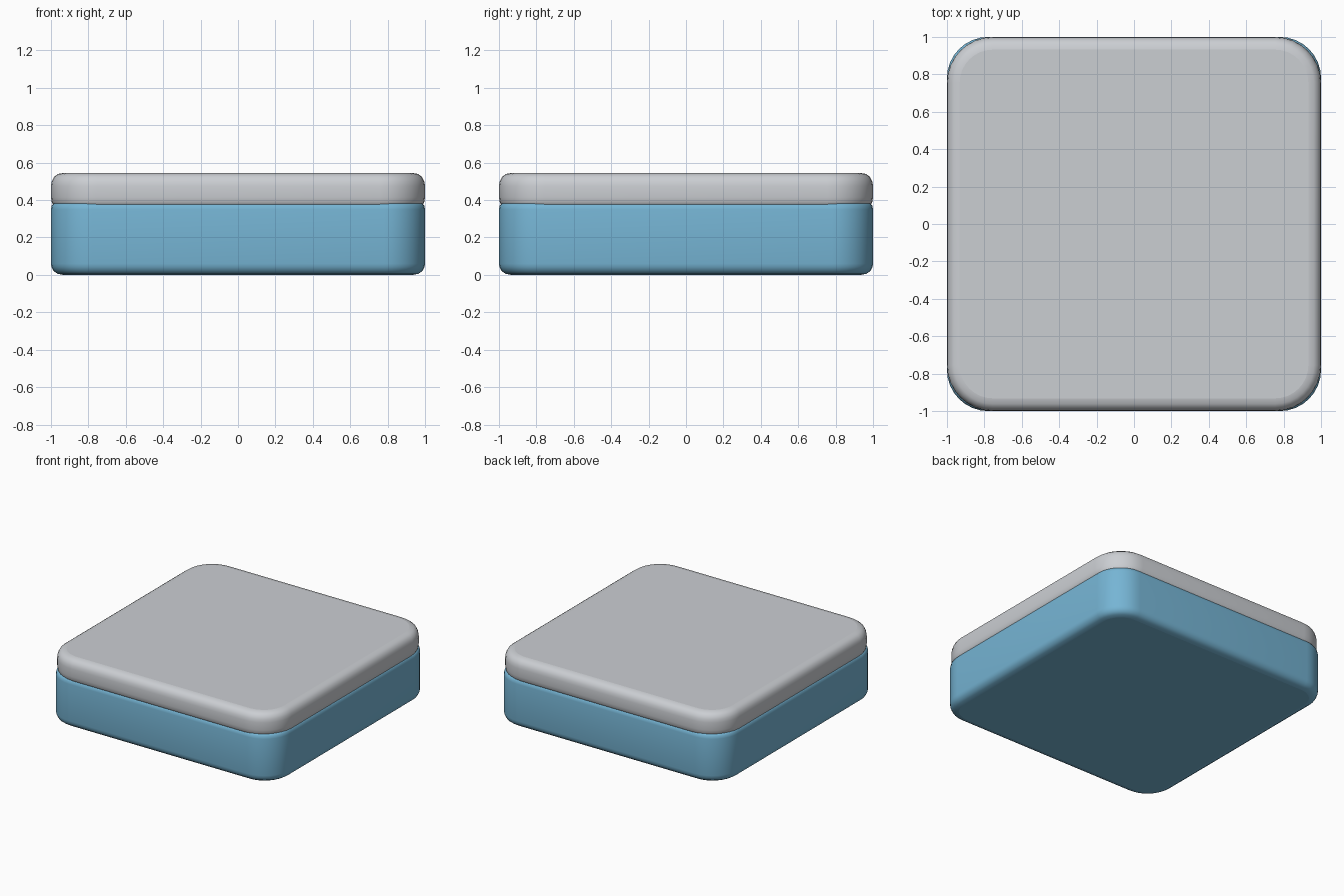
import bpy, bmesh, math

if "Cube" in bpy.data.objects:
    bpy.data.objects.remove(bpy.data.objects["Cube"])


def material(name, rgb):
    m = bpy.data.materials.new(name)
    m.diffuse_color = (*rgb, 1.0)
    m.use_nodes = True
    m.node_tree.nodes["Principled BSDF"].inputs["Base Color"].default_value = m.diffuse_color
    return m


def rounded_square(half, radius, segments=8):
    """Counter-clockwise outline of a square with rounded corners."""
    pts = []
    c = half - radius
    for q, (sx, sy) in enumerate([(1, 1), (-1, 1), (-1, -1), (1, -1)]):
        for i in range(segments + 1):
            a = math.pi / 2 * (q + i / segments)
            pts.append((sx * c + radius * math.cos(a), sy * c + radius * math.sin(a)))
    return pts


def rounded_slab(name, profile, radius, mat):
    """Stack rounded-square rings; profile is (inset, z) from bottom to top."""
    bm = bmesh.new()
    rings = [[bm.verts.new((x, y, z)) for x, y in rounded_square(1 - inset, radius - inset)]
             for inset, z in profile]
    n = len(rings[0])
    for low, high in zip(rings, rings[1:]):
        for i in range(n):
            j = (i + 1) % n
            bm.faces.new((low[i], low[j], high[j], high[i])).smooth = True
    # flat caps
    bm.faces.new(rings[0][::-1])
    bm.faces.new(rings[-1])
    mesh = bpy.data.meshes.new(name)
    bm.to_mesh(mesh)
    bm.free()
    mesh.materials.append(mat)
    obj = bpy.data.objects.new(name, mesh)
    bpy.context.collection.objects.link(obj)
    return obj


blue = material("soft blue", (0.18, 0.46, 0.66))
grey = material("light grey", (0.60, 0.62, 0.65))

# Tray with rounded lower and upper edges
rounded_slab("box_base",
             [(0.065, 0.0), (0.035, 0.006), (0.014, 0.02), (0.003, 0.042), (0.0, 0.06),
              (0.0, 0.35), (0.004, 0.37), (0.014, 0.382), (0.03, 0.386)], 0.22, blue)

# Lid, with slightly rounder corners than the tray
rounded_slab("box_lid",
             [(0.03, 0.361), (0.013, 0.371), (0.004, 0.39), (0.0, 0.415),
              (0.0, 0.475), (0.004, 0.50), (0.016, 0.524), (0.038, 0.54), (0.068, 0.545)],
             0.245, grey)
